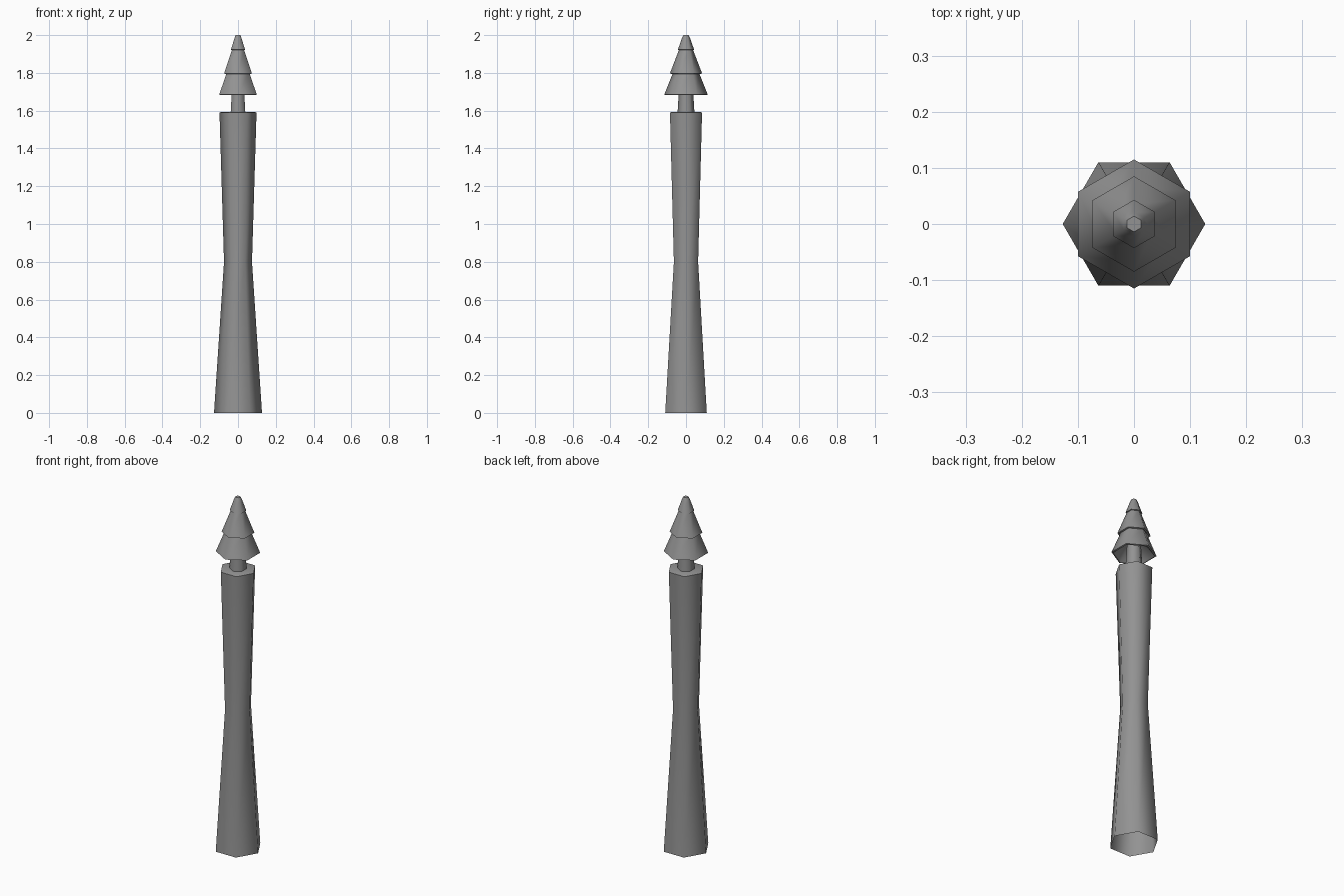
import bpy, bmesh, math

if "Cube" in bpy.data.objects:
    bpy.data.objects.remove(bpy.data.objects["Cube"])

SIDES = 6

# Dark grey finish shared by all parts
grey = bpy.data.materials.new("dark_grey")
grey.diffuse_color = (0.29, 0.29, 0.29, 1)
grey.use_nodes = True
grey.node_tree.nodes["Principled BSDF"].inputs["Base Color"].default_value = grey.diffuse_color


def lathe(name, profile, turn, cap_bottom=True):
    """Six-sided turned form from (radius, z) points."""
    bm = bmesh.new()
    rings = []
    for r, z in profile:
        rings.append([bm.verts.new((r * math.cos(turn + math.tau * i / SIDES),
                                    r * math.sin(turn + math.tau * i / SIDES), z))
                      for i in range(SIDES)])
    for low, high in zip(rings, rings[1:]):
        for i in range(SIDES):
            j = (i + 1) % SIDES
            bm.faces.new((low[i], low[j], high[j], high[i]))
    if cap_bottom:
        bm.faces.new(rings[0][::-1])
    bm.faces.new(rings[-1])
    bmesh.ops.recalc_face_normals(bm, faces=bm.faces)
    mesh = bpy.data.meshes.new(name)
    bm.to_mesh(mesh)
    bm.free()
    mesh.materials.append(grey)
    obj = bpy.data.objects.new(name, mesh)
    bpy.context.collection.objects.link(obj)
    bpy.ops.object.select_all(action='DESELECT')
    obj.select_set(True)
    bpy.context.view_layer.objects.active = obj
    bpy.ops.object.shade_smooth_by_angle(angle=math.radians(61))
    return obj


# Waisted post, corners on the x axis, open underneath
lathe("post", [(0.127, 0), (0.074, 0.8), (0.098, 1.589), (0.091, 1.592)], 0, False)

# Finial pieces are turned so their corners lie on the y axis
TURN = math.radians(30)
lathe("finial_stem", [(0.045, 1.585), (0.038, 1.70), (0.035, 1.76)], TURN)


def tier(name, radius, z, upper, recess, inner):
    """Sloped skirt with a thin rim and a recessed underside."""
    lathe(name, [(inner, z + recess), (radius - 0.008, z),
                 (radius, z + 0.003)] + upper, TURN)


tier("lower_tier", 0.115, 1.682, [(0.067, 1.805), (0.062, 1.818)], 0.065, 0.05)
tier("middle_tier", 0.085, 1.795, [(0.036, 1.925), (0.032, 1.936)], 0.025, 0.055)
tier("top_tier", 0.043, 1.92, [(0.021, 1.985), (0.014, 2.0)], 0.01, 0.028)
